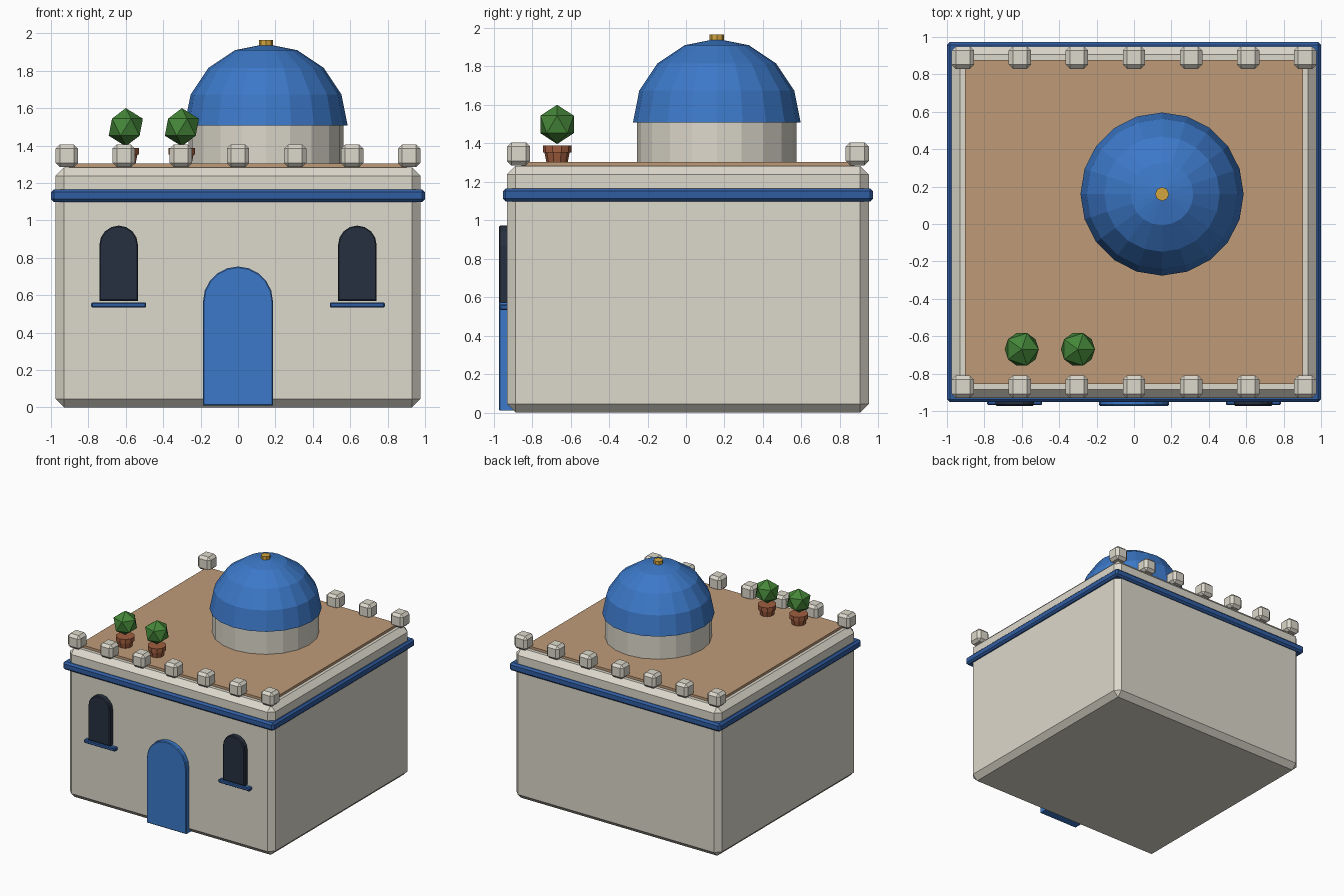
import bpy, bmesh, math
from mathutils import Matrix, Vector

if "Cube" in bpy.data.objects:
    bpy.data.objects.remove(bpy.data.objects["Cube"])


def material(name, rgb):
    m = bpy.data.materials.new(name)
    m.diffuse_color = (*rgb, 1)
    m.use_nodes = True
    m.node_tree.nodes["Principled BSDF"].inputs["Base Color"].default_value = m.diffuse_color
    return m


WALL = material("plaster", (0.72, 0.69, 0.60))
BLUE = material("dome_blue", (0.045, 0.19, 0.58))
TRIM = material("trim_blue", (0.03, 0.11, 0.36))
ROOF = material("roof_clay", (0.52, 0.33, 0.19))
DARK = material("window_dark", (0.02, 0.03, 0.05))
GOLD = material("gold", (0.65, 0.38, 0.05))
CLAY = material("terracotta", (0.35, 0.11, 0.05))
LEAF = material("leaf", (0.06, 0.24, 0.04))

YC = 0.01       # centre of the house in y
FRONT = -0.972  # front plane of door and windows


def finish(name, bm, mat):
    bmesh.ops.recalc_face_normals(bm, faces=bm.faces[:])
    me = bpy.data.meshes.new(name)
    bm.to_mesh(me)
    bm.free()
    me.materials.append(mat)
    ob = bpy.data.objects.new(name, me)
    bpy.context.collection.objects.link(ob)
    return ob


def box(name, lo, hi, mat, bevel=0.0):
    lo, hi = Vector(lo), Vector(hi)
    bm = bmesh.new()
    mtx = Matrix.Translation((lo + hi) / 2) @ Matrix.Diagonal((*(hi - lo), 1))
    bmesh.ops.create_cube(bm, size=1, matrix=mtx)
    if bevel:
        bmesh.ops.bevel(bm, geom=bm.edges[:], offset=bevel, segments=1,
                        affect='EDGES')
    return finish(name, bm, mat)


def cone(name, x, y, z0, z1, r0, r1, sides, mat):
    bm = bmesh.new()
    bmesh.ops.create_cone(bm, cap_ends=True, segments=sides, radius1=r0,
                          radius2=r1, depth=z1 - z0,
                          matrix=Matrix.Translation((x, y, (z0 + z1) / 2)))
    return finish(name, bm, mat)


def arch(name, x, half, z0, z1, y0, y1, mat, steps=10, bevel=0.006):
    # upright panel with a half-round head, extruded in y
    bm = bmesh.new()
    pts = [(x - half, z0), (x + half, z0)]
    for i in range(steps + 1):
        a = math.pi * i / steps
        pts.append((x + half * math.cos(a), z1 - half + half * math.sin(a)))
    face = bm.faces.new([bm.verts.new((px, y0, pz)) for px, pz in pts])
    rim = list(face.edges)
    ext = bmesh.ops.extrude_face_region(bm, geom=[face], use_keep_orig=True)
    bmesh.ops.translate(bm, vec=(0, y1 - y0, 0), verts=[
        g for g in ext["geom"] if isinstance(g, bmesh.types.BMVert)])
    bmesh.ops.recalc_face_normals(bm, faces=bm.faces[:])
    bmesh.ops.bevel(bm, geom=rim, offset=bevel, segments=1, affect='EDGES')
    return finish(name, bm, mat)


# House body, blue cornice band and roof terrace
box("walls", (-0.975, YC - 0.94, 0), (0.975, YC + 0.94, 1.283), WALL, 0.045)
box("cornice", (-1, YC - 0.962, 1.098), (1, YC + 0.962, 1.166), TRIM, 0.015)
box("roof_floor", (-0.904, YC - 0.866, 1.24), (0.904, YC + 0.866, 1.304), ROOF)

# Parapet blocks along the front and back edges
for row, y in (("front", YC - 0.88), ("back", YC + 0.88)):
    for i in range(7):
        x = (i - 3) * 0.305
        box(f"parapet_block_{row}_{i + 1}", (x - 0.06, y - 0.06, 1.285),
            (x + 0.06, y + 0.06, 1.405), WALL, 0.022)

# Drum, half-sphere dome and finial
DX, DY = 0.15, 0.16
cone("drum", DX, DY, 1.28, 1.52, 0.415, 0.415, 20, WALL)
bm = bmesh.new()
bmesh.ops.create_uvsphere(bm, u_segments=20, v_segments=8, radius=0.436,
                          matrix=Matrix.Translation((DX, DY, 1.507)))
bmesh.ops.delete(bm, geom=[v for v in bm.verts if v.co.z < 1.5],
                 context='VERTS')
bmesh.ops.holes_fill(bm, edges=[e for e in bm.edges if e.is_boundary], sides=0)
finish("dome", bm, BLUE)
cone("finial", DX, DY, 1.90, 1.965, 0.037, 0.037, 8, GOLD)

# Door
arch("door", 0, 0.187, 0.01, 0.753, FRONT, -0.89, BLUE)

# Windows and sills
for side, s in (("left", -1), ("right", 1)):
    x = s * 0.638
    arch(f"window_{side}", x, 0.103, 0.57, 0.972, FRONT, -0.89, DARK, 8)
    box(f"sill_{side}", (x - 0.147, -0.968, 0.533), (x + 0.147, -0.89, 0.562),
        TRIM, 0.006)

# Potted bushes on the terrace
for n, x in enumerate((-0.60, -0.30), 1):
    y = -0.67
    cone(f"pot_{n}", x, y, 1.30, 1.365, 0.055, 0.068, 10, CLAY)
    cone(f"pot_rim_{n}", x, y, 1.352, 1.388, 0.074, 0.074, 10, CLAY)
    bm = bmesh.new()
    bmesh.ops.create_icosphere(bm, subdivisions=1, radius=0.102,
                               matrix=Matrix.Translation((x, y, 1.498)))
    finish(f"bush_{n}", bm, LEAF)
